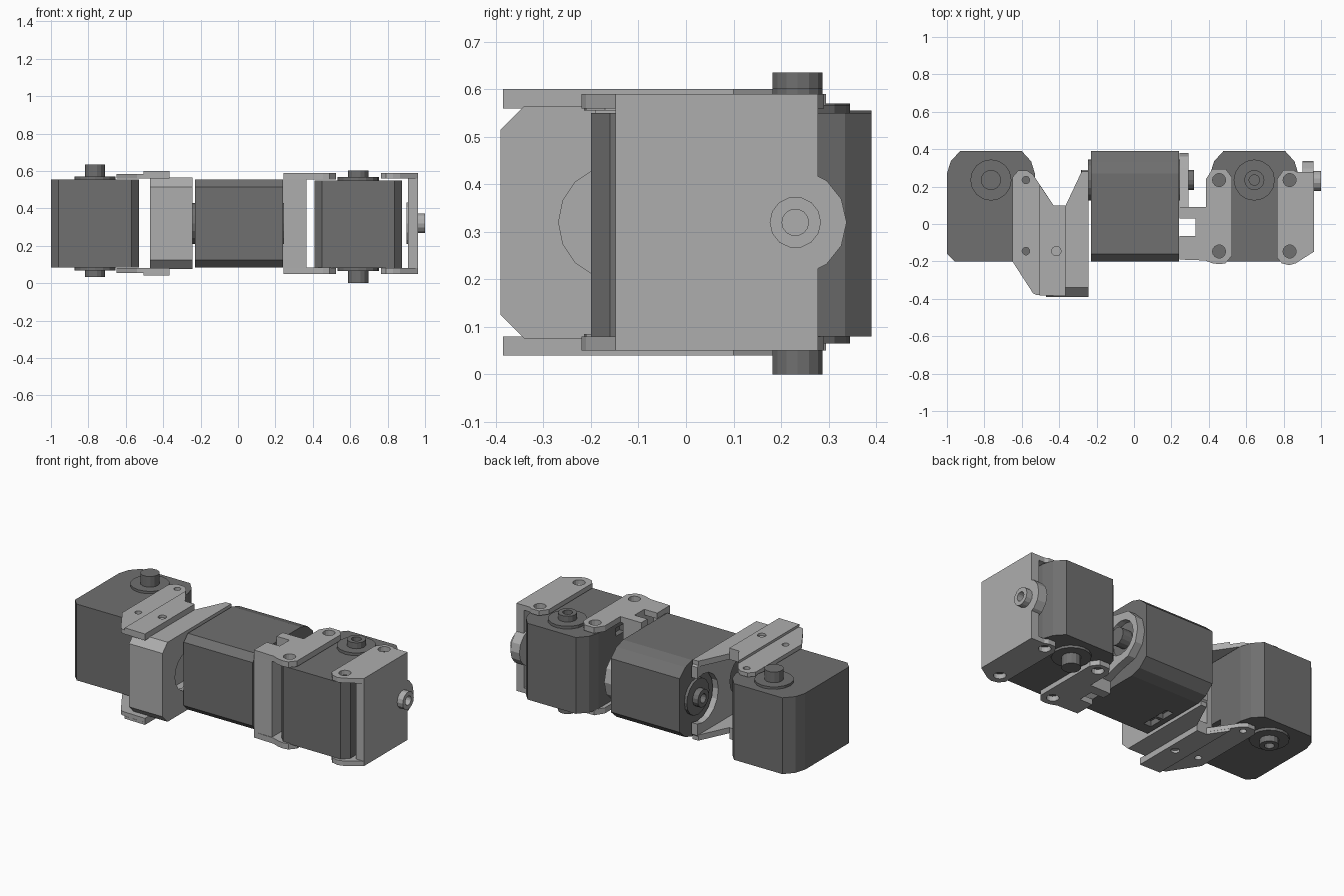
import bpy, bmesh, math
from mathutils import Matrix

if "Cube" in bpy.data.objects:
    bpy.data.objects.remove(bpy.data.objects["Cube"])

ZC = 0.32      # mid height of the whole arm
YA = 0.235     # y of every servo axis


def material(name, v):
    m = bpy.data.materials.new(name)
    m.diffuse_color = (v, v, v, 1)
    m.use_nodes = True
    m.node_tree.nodes["Principled BSDF"].inputs["Base Color"].default_value = m.diffuse_color
    return m


DARK, LIGHT = material("dark_grey", 0.16), material("light_grey", 0.42)


def prism(name, pts, axis, lo, hi, mat=LIGHT):
    """Extrude a 2D outline along an axis: x uses (y,z), y uses (x,z), z uses (x,y)."""
    place = {'x': lambda a, b, t: (t, a, b), 'y': lambda a, b, t: (a, t, b),
             'z': lambda a, b, t: (a, b, t)}[axis]
    bm = bmesh.new()
    low = [bm.verts.new(place(a, b, lo)) for a, b in pts]
    top = [bm.verts.new(place(a, b, hi)) for a, b in pts]
    bm.faces.new(low)
    bm.faces.new(top)
    n = len(pts)
    for i in range(n):
        j = (i + 1) % n
        bm.faces.new((low[i], low[j], top[j], top[i]))
    bmesh.ops.recalc_face_normals(bm, faces=bm.faces)
    me = bpy.data.meshes.new(name)
    bm.to_mesh(me)
    bm.free()
    me.materials.append(mat)
    ob = bpy.data.objects.new(name, me)
    bpy.context.collection.objects.link(ob)
    return ob


def circle(a, b, r, n=14):
    return [(a + r * math.cos(2 * math.pi * i / n), b + r * math.sin(2 * math.pi * i / n))
            for i in range(n)]


def rect(a0, b0, a1, b1):
    return [(a0, b0), (a1, b0), (a1, b1), (a0, b1)]


def cut(ob, pts, axis, lo, hi):
    """Subtract a prism and discard the cutter."""
    c = prism("cutter", pts, axis, lo, hi, ob.data.materials[0])
    c.hide_render = True
    m = ob.modifiers.new("cut", 'BOOLEAN')
    m.operation, m.solver, m.object = 'DIFFERENCE', 'EXACT', c
    bpy.context.view_layer.objects.active = ob
    bpy.ops.object.modifier_apply(modifier=m.name)
    bpy.data.objects.remove(c, do_unlink=True)


def plates(name, pts, z0, z1, holes=()):
    """Matching top and bottom plates, mirrored about mid height."""
    for tag, lo, hi in (("top", z0, z1), ("bottom", 2 * ZC - z1, 2 * ZC - z0)):
        ob = prism(f"{name}_{tag}", pts, 'z', lo, hi)
        for x, y, r in holes:
            cut(ob, circle(x, y, r), 'z', lo - 0.05, hi + 0.05)


# Servo: chamfered case, two horn discs, two shafts, connector sockets
def servo(name, matrix):
    half = [(0.195, -0.2), (0.235, -0.16), (0.235, 0.27), (0.215, 0.335), (0.165, 0.39)]
    outline = half + [(-x, y) for x, y in reversed(half)]
    case = prism(name + "_case", outline, 'z', -0.235, 0.235, DARK)
    for y in (-0.09, 0.015):
        cut(case, rect(y, -0.2, y + 0.085, -0.15), 'x', 0.2, 0.3)
    top = prism(name + "_shaft_top", circle(0, YA, 0.054), 'z', 0.22, 0.315, DARK)
    low = prism(name + "_shaft_bottom", circle(0, YA, 0.054), 'z', -0.288, -0.22, DARK)
    cut(low, circle(0, YA, 0.028), 'z', -0.3, -0.25)
    discs = [prism(name + "_horn_top", circle(0, YA, 0.11, 16), 'z', 0.23, 0.25, DARK),
             prism(name + "_horn_bottom", circle(0, YA, 0.11, 16), 'z', -0.252, -0.23, DARK)]
    for ob in [case, top, low] + discs:
        ob.matrix_world = matrix


servo("left_servo", Matrix.Translation((-0.765, 0, ZC)))
servo("middle_servo", Matrix.Translation((0.005, 0, ZC)) @ Matrix.Rotation(math.pi / 2, 4, 'Y'))
servo("right_servo", Matrix.Translation((0.643, 0, ZC - 0.005)) @ Matrix.Rotation(math.pi, 4, 'Y'))

# Left bracket: stepped side plates gripping the left servo
plates("left_bracket_plate",
       [(-0.65, 0.25), (-0.65, -0.2), (-0.54, -0.37), (-0.52, -0.38), (-0.365, -0.385),
        (-0.365, 0.1), (-0.43, 0.1), (-0.54, 0.265), (-0.57, 0.285), (-0.62, 0.285)],
       0.56, 0.585, [(-0.578, YA, 0.02), (-0.578, -0.145, 0.02)])
plates("left_bracket_pad",
       [(-0.505, 0.21), (-0.505, -0.382), (-0.365, -0.385), (-0.365, 0.1), (-0.43, 0.1)],
       0.585, 0.6, [(-0.415, -0.145, 0.025)])

# Left bracket: channel and cross wall
wall_outer = [(0.1, 0.075), (-0.34, 0.075), (-0.39, 0.125), (-0.39, 0.515), (-0.34, 0.565), (0.1, 0.565)]
wall_inner = [(0.1, 0.53), (-0.325, 0.53), (-0.355, 0.5), (-0.355, 0.14), (-0.325, 0.11), (0.1, 0.11)]
prism("left_bracket_channel", wall_outer + wall_inner, 'x', -0.47, -0.242)
prism("left_bracket_cross_wall", wall_outer, 'x', -0.47, -0.435)

# Left bracket: horn wall with round openings, and its tapered flanges
horn_wall = prism("left_bracket_horn_wall",
                  wall_outer[1:5] + [(0.25, 0.565), (0.29, 0.53), (0.29, 0.11), (0.25, 0.075)],
                  'x', -0.28, -0.242)
cut(horn_wall, circle(-0.148, ZC, 0.12, 16), 'x', -0.4, -0.2)
cut(horn_wall, circle(YA, ZC, 0.15, 16), 'x', -0.4, -0.2)
plates("left_bracket_flange", [(-0.365, 0.1), (-0.242, 0.1), (-0.242, 0.28), (-0.28, 0.28)], 0.53, 0.565)

# Middle bracket: rounded plates on the right servo with a notch beside the middle servo
plates("middle_bracket_plate",
       [(0.242, -0.19), (0.38, -0.195), (0.42, -0.21), (0.455, -0.215), (0.49, -0.21),
        (0.523, -0.17), (0.523, 0.25), (0.49, 0.295), (0.42, 0.295), (0.385, 0.24),
        (0.385, 0.09), (0.242, 0.09), (0.242, 0.03), (0.33, 0.03), (0.33, -0.065), (0.242, -0.065)],
       0.555, 0.59, [(0.455, 0.235, 0.035), (0.455, -0.147, 0.035)])
zl, zh = 0.05, 0.59
prism("middle_bracket_front_wall", rect(0.242, zl, 0.365, zh), 'y', -0.19, -0.155)
prism("middle_bracket_side_wall", rect(-0.19, zl, 0.09, zh), 'x', 0.33, 0.365)
prism("middle_bracket_back_wall", rect(0.242, zl, 0.365, zh), 'y', 0.03, 0.09)

# Middle bracket: ring around the middle servo shaft
ring = prism("middle_bracket_ring",
             [(0.07, 0.12), (0.2, 0.16), (0.3, 0.18), (0.36, 0.24), (0.38, ZC),
              (0.36, 0.4), (0.3, 0.46), (0.2, 0.48), (0.07, 0.52)], 'x', 0.243, 0.292)
cut(ring, circle(YA, ZC, 0.105, 16), 'x', 0.2, 0.35)

# End bracket: side plates, end wall with rounded ear, hollow stub
plates("end_bracket_plate",
       [(0.765, -0.18), (0.79, -0.21), (0.83, -0.22), (0.865, -0.21), (0.962, -0.148),
        (0.962, 0.278), (0.87, 0.278), (0.85, 0.29), (0.80, 0.29), (0.765, 0.24)],
       0.56, 0.59, [(0.832, 0.235, 0.035), (0.832, -0.147, 0.035)])
prism("end_bracket_wall", rect(-0.148, zl, 0.278, zh), 'x', 0.91, 0.962)
prism("end_bracket_ear", circle(0.225, ZC, 0.113, 14), 'x', 0.9, 0.961)
stub = prism("end_stub", circle(0.23, ZC, 0.054), 'x', 0.95, 1.0)
cut(stub, circle(0.23, ZC, 0.028), 'x', 0.964, 1.05)
